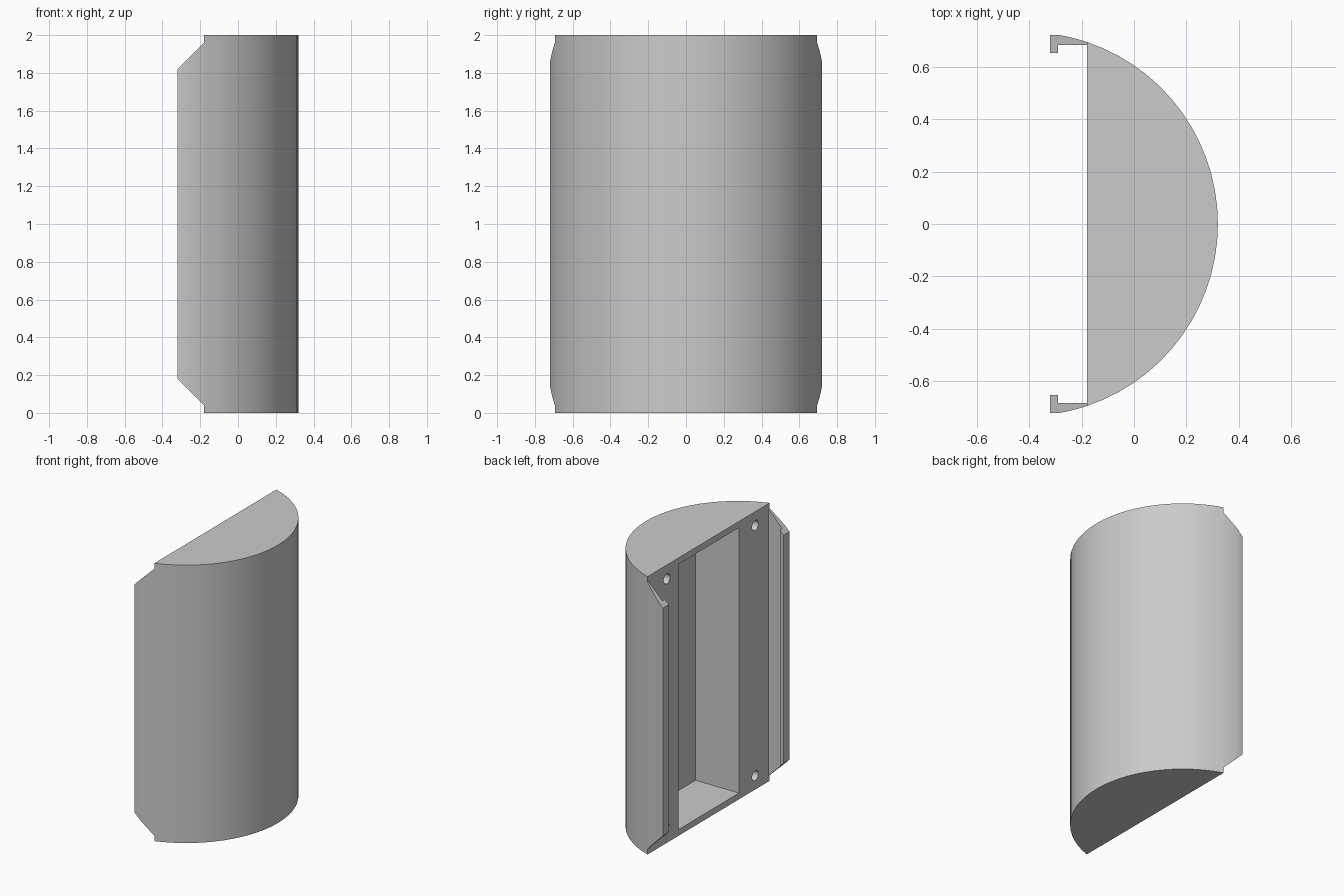
import bpy, bmesh, math
from mathutils import Vector

if "Cube" in bpy.data.objects:
    bpy.data.objects.remove(bpy.data.objects["Cube"], do_unlink=True)

RADIUS, CENTRE = 0.732, -0.412      # outer arc
BACK, RIM = -0.18, -0.32            # flat back of the body, rear edge of the flanges
HALF_WIDTH, HEIGHT = 0.72, 2.0
BODY_ANGLE = math.acos((BACK - CENTRE) / RADIUS)
RIM_ANGLE = math.asin(HALF_WIDTH / RADIUS)

grey = bpy.data.materials.new("plain grey")
grey.use_nodes = True
grey.diffuse_color = (0.6, 0.6, 0.6, 1)
grey.node_tree.nodes["Principled BSDF"].inputs["Base Color"].default_value = (0.6, 0.6, 0.6, 1)


def arc(start, end, steps):
    angles = [start + (end - start) * i / steps for i in range(steps + 1)]
    return [(CENTRE + RADIUS * math.cos(a), RADIUS * math.sin(a)) for a in angles]


def prism(profile, low, high):
    """Extrude an xy outline from low to high."""
    bm = bmesh.new()
    face = bm.faces.new([bm.verts.new((x, y, low)) for x, y in profile])
    new = bmesh.ops.extrude_face_region(bm, geom=[face])["geom"]
    verts = [v for v in new if isinstance(v, bmesh.types.BMVert)]
    bmesh.ops.translate(bm, verts=verts, vec=(0, 0, high - low))
    return bm


def finish(bm, name):
    bmesh.ops.recalc_face_normals(bm, faces=bm.faces)
    mesh = bpy.data.meshes.new(name)
    bm.to_mesh(mesh)
    bm.free()
    mesh.materials.append(grey)
    obj = bpy.data.objects.new(name, mesh)
    bpy.context.collection.objects.link(obj)
    return obj


def activate(obj):
    bpy.ops.object.select_all(action='DESELECT')
    obj.select_set(True)
    bpy.context.view_layer.objects.active = obj


def cut(obj, cutter):
    activate(obj)
    mod = obj.modifiers.new("cut", 'BOOLEAN')
    mod.operation, mod.solver, mod.object = 'DIFFERENCE', 'EXACT', cutter
    bpy.ops.object.modifier_apply(modifier=mod.name)
    bpy.data.objects.remove(cutter, do_unlink=True)


def smooth(obj):
    activate(obj)
    bpy.ops.object.shade_smooth_by_angle(angle=math.radians(25))


# Rounded body with a flat back
body = finish(prism(arc(-BODY_ANGLE, BODY_ANGLE, 28), 0, HEIGHT), "rounded_body")

# Deep rectangular pocket in the back
front, side = 0.165, 0.345
pocket = [(BACK - 0.1, -side), (front, -side), (front, side), (BACK - 0.1, side)]
cut(body, finish(prism(pocket, 0.045, HEIGHT - 0.045), "pocket_cutter"))

# Four screw holes beside the pocket
for y in (-0.53, 0.475):
    for z in (0.1, HEIGHT - 0.1):
        bpy.ops.mesh.primitive_cylinder_add(vertices=24, radius=0.036, depth=0.3,
                                            location=(BACK, y, z),
                                            rotation=(0, math.pi / 2, 0))
        hole = bpy.context.object
        hole.data.materials.append(grey)
        cut(body, hole)
smooth(body)

# Hooked side flanges with bevelled ends
wall, lip, lip_front = 0.682, 0.652, -0.29
half_profile = arc(BODY_ANGLE, RIM_ANGLE, 3) + [
    (RIM, HALF_WIDTH), (RIM, lip), (lip_front, lip), (lip_front, wall), (BACK, wall)]
for sign, name in ((1, "back_flange"), (-1, "front_flange")):
    bm = prism([(x, sign * y) for x, y in half_profile], 0.04, HEIGHT - 0.04)
    for up, corner in ((1, HEIGHT - 0.18), (-1, 0.18)):
        geom = bm.verts[:] + bm.edges[:] + bm.faces[:]
        bmesh.ops.bisect_plane(bm, geom=geom, plane_co=(RIM, 0, corner),
                               plane_no=Vector((-1, 0, up)), clear_outer=True, dist=1e-5)
        rim = [e for e in bm.edges if e.is_boundary]
        bmesh.ops.holes_fill(bm, edges=rim, sides=0)
    smooth(finish(bm, name))
